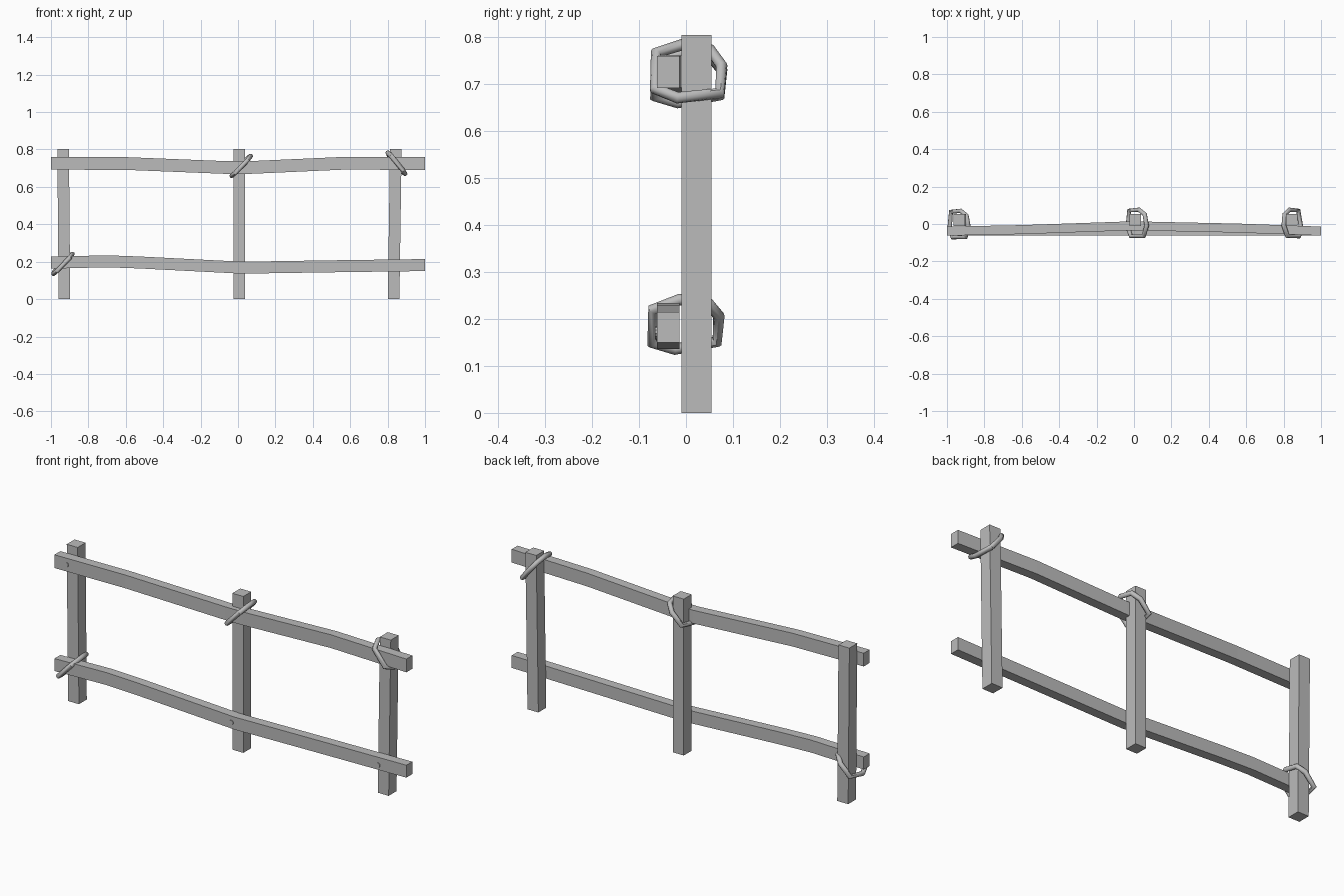
import bpy, bmesh
from math import radians, cos, sin
from mathutils import Matrix, Vector

default = bpy.data.objects.get("Cube")
if default:
    bpy.data.objects.remove(default)

GREY = (0.5, 0.5, 0.5, 1)
wood = bpy.data.materials.new("plain grey")
wood.use_nodes = True
wood.diffuse_color = GREY
wood.node_tree.nodes["Principled BSDF"].inputs["Base Color"].default_value = GREY


def finish(bm, name):
    bmesh.ops.recalc_face_normals(bm, faces=bm.faces)
    mesh = bpy.data.meshes.new(name)
    bm.to_mesh(mesh)
    bm.free()
    mesh.materials.append(wood)
    obj = bpy.data.objects.new(name, mesh)
    bpy.context.collection.objects.link(obj)
    return obj


def beam(name, centres, a, b):
    """Four-sided beam through the centres; a and b are half-width vectors."""
    bm = bmesh.new()
    a, b = Vector(a), Vector(b)
    rings = []
    for c in centres:
        c = Vector(c)
        rings.append([bm.verts.new(c + i * a + j * b)
                      for i, j in ((-1, -1), (1, -1), (1, 1), (-1, 1))])
    for r, s in zip(rings, rings[1:]):
        for k in range(4):
            n = (k + 1) % 4
            bm.faces.new((r[k], r[n], s[n], s[k]))
    bm.faces.new(rings[0])
    bm.faces.new(rings[-1])
    return finish(bm, name)


# Upright posts, slightly leaning
for name, foot, head in (("right_post", -0.928, -0.935),
                         ("middle_post", 0.006, 0.006),
                         ("left_post", 0.832, 0.844)):
    beam(name, [(foot, 0.022, 0), (head, 0.022, 0.803)],
         (0.031, 0, 0), (0, 0.032, 0))

# Sagging rails: x, y, z of the centre line
beam("upper_rail",
     [(-1, -0.038, 0.726), (-0.6, -0.030, 0.725), (-0.05, -0.011, 0.703),
      (0.05, -0.011, 0.703), (0.56, -0.022, 0.726), (1, -0.038, 0.725)],
     (0, 0.024, 0), (0, 0, 0.034))
beam("lower_rail",
     [(-1, -0.038, 0.195), (-0.7, -0.038, 0.202), (-0.53, -0.038, 0.196),
      (0.02, -0.038, 0.168), (0.55, -0.038, 0.176), (1, -0.038, 0.182)],
     (0, 0.024, 0), (0, 0, 0.032))

# Round nail heads on the rails
for name, x, y, z in (("upper_right_nail", -0.931, -0.061, 0.727),
                      ("lower_middle_nail", 0.006, -0.062, 0.168),
                      ("lower_left_nail", 0.84, -0.062, 0.172)):
    bm = bmesh.new()
    place = Matrix.Translation((x, y, z)) @ Matrix.Rotation(radians(90), 4, "X")
    bmesh.ops.create_cone(bm, cap_ends=True, segments=10, radius1=0.012,
                          radius2=0.012, depth=0.008, matrix=place)
    finish(bm, name)

# Rope loop outline: distance along the diagonal, and depth
LOOP = [(-0.072, -0.02), (-0.05, -0.068), (0.048, -0.066), (0.074, -0.01),
        (0.062, 0.05), (0.02, 0.074), (-0.055, 0.07)]


def rope(name, x, z, angle, shift):
    curve = bpy.data.curves.new(name, "CURVE")
    curve.dimensions = "3D"
    curve.bevel_depth = 0.0125
    curve.bevel_resolution = 2
    spline = curve.splines.new("POLY")
    spline.points.add(len(LOOP) - 1)
    spline.use_cyclic_u = True
    t = radians(angle)
    for p, (u, y) in zip(spline.points, LOOP):
        tilt = 0.06 * y
        p.co = (x + u * cos(t) - tilt * sin(t), y + shift,
                z + u * sin(t) + tilt * cos(t), 1)
    curve.materials.append(wood)
    obj = bpy.data.objects.new(name, curve)
    bpy.context.collection.objects.link(obj)
    bpy.ops.object.select_all(action="DESELECT")
    obj.select_set(True)
    bpy.context.view_layer.objects.active = obj
    bpy.ops.object.convert(target="MESH")
    bpy.ops.object.shade_smooth_by_angle(angle=radians(50))


rope("upper_middle_rope", 0.016, 0.712, 46, 0.002)
rope("upper_left_rope", 0.847, 0.725, 129, 0.002)
rope("lower_right_rope", -0.937, 0.188, 46, -0.004)
